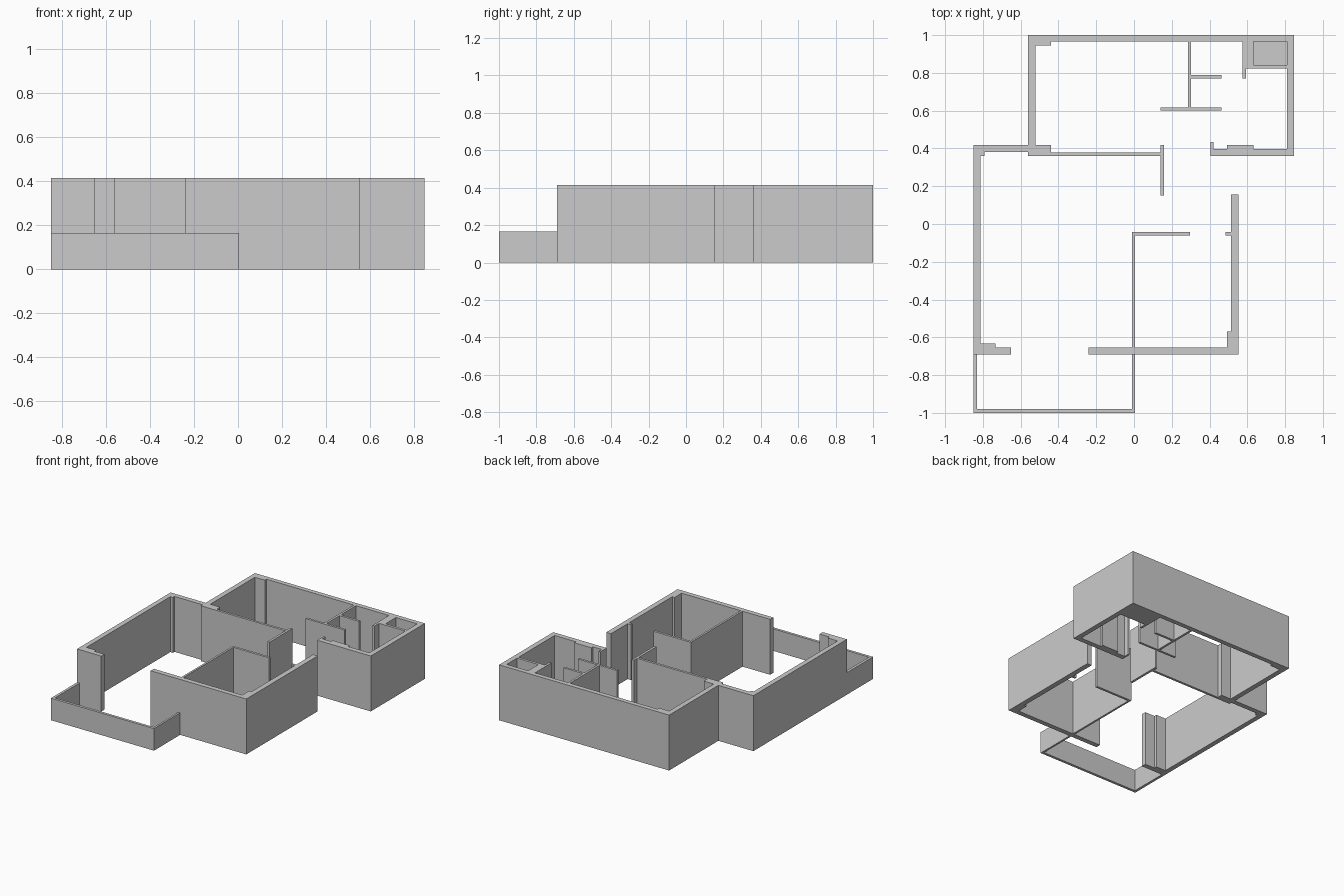
import bpy, bmesh

WALL_H = 0.415
LOW_H = 0.165


def walls(name, rects, height, z=0.0):
    """Merge footprint rectangles (x0, x1, y0, y1) into one outline and extrude it."""
    xs = sorted({v for r in rects for v in r[:2]})
    ys = sorted({v for r in rects for v in r[2:]})
    bm = bmesh.new()
    for xa, xb in zip(xs, xs[1:]):
        for ya, yb in zip(ys, ys[1:]):
            cx, cy = (xa + xb) / 2, (ya + yb) / 2
            if any(r[0] < cx < r[1] and r[2] < cy < r[3] for r in rects):
                bm.faces.new([bm.verts.new((x, y, z)) for x, y in
                              ((xa, ya), (xb, ya), (xb, yb), (xa, yb))])
    bmesh.ops.remove_doubles(bm, verts=bm.verts[:], dist=1e-5)
    ext = bmesh.ops.extrude_face_region(bm, geom=bm.faces[:], use_keep_orig=True)
    top = [g for g in ext["geom"] if isinstance(g, bmesh.types.BMVert)]
    bmesh.ops.translate(bm, verts=top, vec=(0, 0, height))
    bmesh.ops.recalc_face_normals(bm, faces=bm.faces[:])
    bmesh.ops.dissolve_limit(bm, angle_limit=0.01, verts=bm.verts[:], edges=bm.edges[:])
    me = bpy.data.meshes.new(name)
    bm.to_mesh(me)
    bm.free()
    ob = bpy.data.objects.new(name, me)
    bpy.context.collection.objects.link(ob)
    return ob


# Outer walls of the rear rooms
rear_shell = [
    (-0.56, 0.848, 0.965, 1.0),
    (-0.56, -0.522, 0.36, 1.0),
    (-0.522, -0.44, 0.945, 0.965),
    (0.81, 0.848, 0.36, 1.0),
    (0.405, 0.848, 0.36, 0.398),
    (0.405, 0.42, 0.398, 0.435),
    (0.493, 0.633, 0.398, 0.417),
]
# Partitions and corner shaft in the rear rooms
rear_partitions = [
    (0.285, 0.302, 0.617, 0.965),
    (0.302, 0.463, 0.77, 0.788),
    (0.14, 0.463, 0.60, 0.617),
    (0.575, 0.593, 0.77, 0.965),
    (0.593, 0.633, 0.823, 0.965),
    (0.633, 0.81, 0.823, 0.843),
]
# Living room on the left, joined to the rear rooms
left_room = [
    (-0.56, -0.44, 0.36, 0.417),
    (-0.44, 0.14, 0.36, 0.378),
    (0.14, 0.158, 0.15, 0.417),
    (-0.85, -0.56, 0.38, 0.417),
    (-0.85, -0.813, -0.69, 0.417),
    (-0.813, -0.792, 0.36, 0.38),
    (-0.85, -0.65, -0.69, -0.653),
    (-0.813, -0.732, -0.653, -0.632),
]
walls("rear_and_left_walls", rear_shell + rear_partitions + left_room, WALL_H)

# Closed bottom of the corner shaft
walls("shaft_floor", [(0.633, 0.81, 0.843, 0.965)], 0.004)

# Front right room
walls("front_right_walls", [
    (-0.24, 0.552, -0.69, -0.653),
    (0.513, 0.552, -0.69, 0.155),
    (0.493, 0.513, -0.653, -0.57),
    (-0.011, 0.004, -0.653, -0.042),
    (-0.011, 0.297, -0.06, -0.042),
    (0.485, 0.513, -0.06, -0.042),
], WALL_H)

# Low terrace parapet
walls("terrace_parapet", [
    (-0.85, -0.83, -1.0, -0.69),
    (-0.85, 0.004, -1.0, -0.98),
    (-0.011, 0.004, -1.0, -0.69),
], LOW_H)
